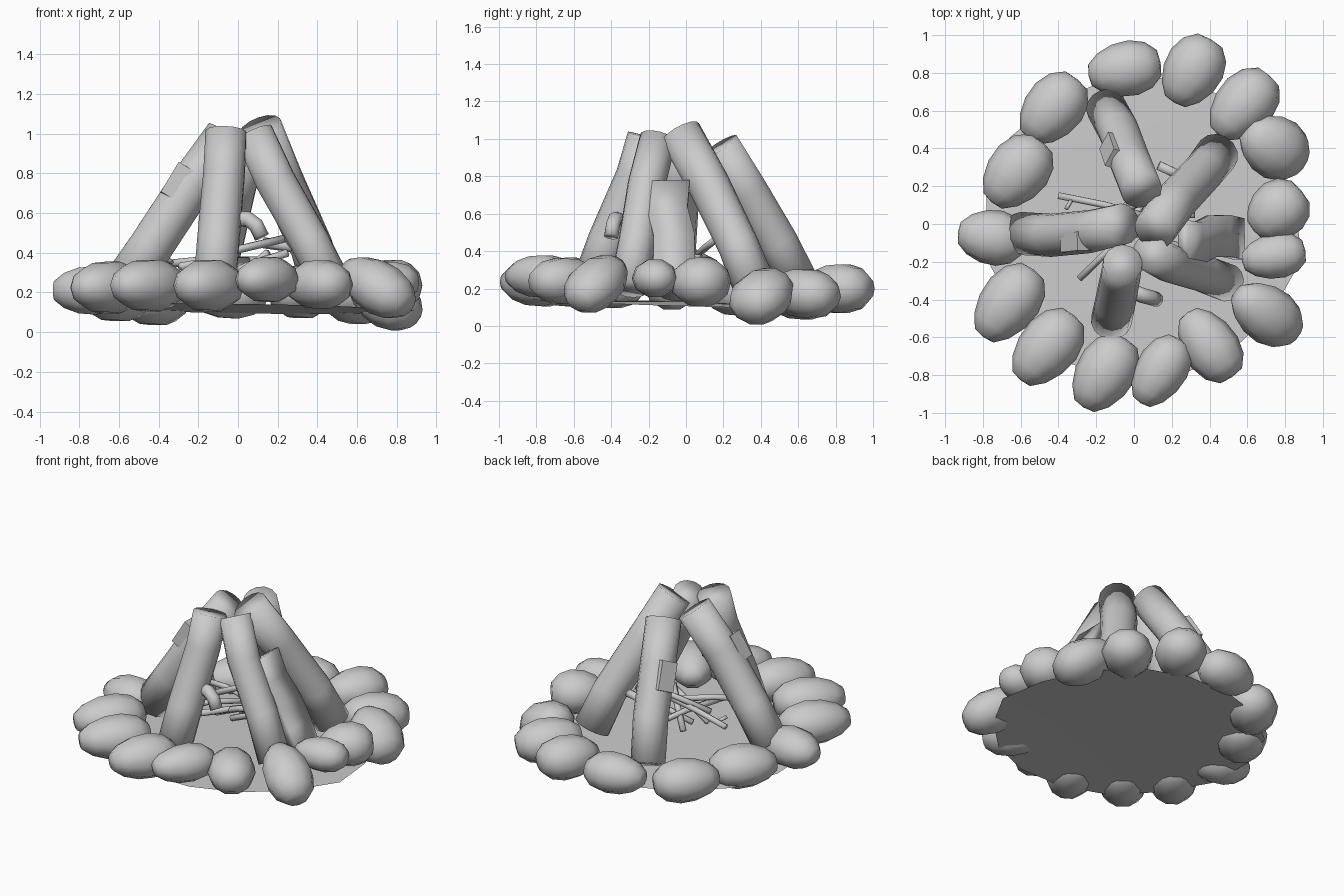
import bpy, bmesh, math, random
from mathutils import Vector, Matrix

if "Cube" in bpy.data.objects:
    bpy.data.objects.remove(bpy.data.objects["Cube"])
random.seed(4)


def finish(bm, name, angle=50):
    bmesh.ops.recalc_face_normals(bm, faces=bm.faces)
    me = bpy.data.meshes.new(name)
    bm.to_mesh(me)
    bm.free()
    ob = bpy.data.objects.new(name, me)
    bpy.context.collection.objects.link(ob)
    bpy.ops.object.select_all(action='DESELECT')
    ob.select_set(True)
    bpy.context.view_layer.objects.active = ob
    bpy.ops.object.shade_smooth_by_angle(angle=math.radians(angle))
    return ob


def tube(name, pts, r, sides=12, jitter=0.0, angle=180):
    """Capped tube through a few points, rings square to the path."""
    pts = [Vector(p) for p in pts]
    bm = bmesh.new()
    rings = []
    for i, p in enumerate(pts):
        d = (pts[min(i + 1, len(pts) - 1)] - pts[max(i - 1, 0)]).normalized()
        u = d.cross(Vector((0.3, 1, 0.05))).normalized()
        v = d.cross(u)
        k = r * (1 + random.uniform(-jitter, jitter))
        rings.append([bm.verts.new(p + k * (u * math.cos(a) + v * math.sin(a)))
                      for a in [2 * math.pi * s / sides for s in range(sides)]])
    for a, b in zip(rings, rings[1:]):
        for s in range(sides):
            t = (s + 1) % sides
            bm.faces.new((a[s], a[t], b[t], b[s]))
    bm.faces.new(rings[0])
    bm.faces.new(rings[-1])
    return finish(bm, name, angle)


def block(start, end, side, width, thick):
    """Box running from start to end, its wide direction along side."""
    s, e = Vector(start), Vector(end)
    z = (e - s).normalized()
    x = Vector(side)
    x = (x - z * x.dot(z)).normalized()
    m = Matrix((x, z.cross(x), z)).transposed().to_4x4()
    m.translation = (s + e) / 2
    bm = bmesh.new()
    bmesh.ops.create_cube(bm, size=1)
    bmesh.ops.transform(bm, verts=bm.verts,
                        matrix=m @ Matrix.Diagonal((width, thick, (e - s).length, 1)))
    return bm


# Ground sheet: slightly tilted polygon
bm = bmesh.new()
mid = bm.verts.new((0.05, -0.02, 0.13))
rim = []
for i in range(16):
    a = 2 * math.pi * (i + 0.5) / 16
    r = random.uniform(0.80, 0.86)
    rim.append(bm.verts.new((0.05 + r * math.cos(a), r * math.sin(a) - 0.02,
                             0.118 - 0.024 * math.sin(a) - 0.012 * math.cos(a))))
for i in range(16):
    bm.faces.new((mid, rim[i], rim[(i + 1) % 16]))
finish(bm, "ground_patch")

# Ring of stones: x, y, z, half length, half width, heading, tilt
stones = [
    (-0.05, 0.82, 0.19, 0.20, 0.14, 10, 0), (0.31, 0.81, 0.20, 0.20, 0.15, 60, 0),
    (0.58, 0.63, 0.175, 0.215, 0.15, 48, 6), (0.74, 0.41, 0.165, 0.20, 0.16, -30, 28),
    (0.76, 0.07, 0.235, 0.17, 0.15, 40, 0), (0.74, -0.17, 0.255, 0.175, 0.115, 10, 0),
    (0.70, -0.475, 0.23, 0.22, 0.145, -35, 28), (0.40, -0.64, 0.24, 0.215, 0.14, -55, 0),
    (0.14, -0.78, 0.265, 0.205, 0.13, 58, 0), (-0.155, -0.79, 0.235, 0.22, 0.15, 58, 0),
    (-0.46, -0.655, 0.235, 0.23, 0.15, 50, 0), (-0.665, -0.42, 0.225, 0.23, 0.15, 53, 0),
    (-0.755, -0.07, 0.21, 0.185, 0.14, -8, 0), (-0.62, 0.275, 0.185, 0.215, 0.155, 50, 0),
    (-0.43, 0.61, 0.165, 0.21, 0.15, 50, 0)]
for i, (x, y, z, a, b, head, tilt) in enumerate(stones):
    bm = bmesh.new()
    bmesh.ops.create_uvsphere(bm, u_segments=10, v_segments=7, radius=1)
    for v in bm.verts:  # egg shape: one end fuller, tips blunt
        w = 1.05 + 0.12 * v.co.z
        v.co.x *= w
        v.co.y *= w
        v.co.z = max(-0.97, min(0.97, v.co.z * 1.03))
    m = (Matrix.Translation((x, y, z)) @ Matrix.Rotation(math.radians(head), 4, 'Z')
         @ Matrix.Rotation(math.radians(tilt), 4, 'Y')
         @ Matrix.Diagonal((a, b, min(0.13, b * 0.87), 1))
         @ Matrix.Rotation(math.radians(90), 4, 'Y'))
    bmesh.ops.transform(bm, verts=bm.verts, matrix=m)
    finish(bm, f"stone_{i + 1}", 180)

# Leaning logs: bottom, bend, bend, top
logs = {
    "log_left": ([(-0.60, -0.05, 0.2), (-0.44, -0.06, 0.43), (-0.23, -0.04, 0.75), (-0.06, 0.0, 0.99)], 0.112),
    "log_back_left": ([(-0.15, 0.62, 0.2), (-0.08, 0.49, 0.45), (-0.02, 0.33, 0.72), (0.04, 0.18, 0.96)], 0.108),
    "log_back_right": ([(0.44, 0.37, 0.2), (0.37, 0.28, 0.43), (0.22, 0.12, 0.76), (0.11, -0.03, 1.03)], 0.112),
    "log_front_right": ([(0.49, -0.31, 0.2), (0.36, -0.26, 0.46), (0.19, -0.21, 0.76), (0.08, -0.15, 1.0)], 0.102),
    "log_front": ([(-0.12, -0.51, 0.2), (-0.1, -0.42, 0.45), (-0.07, -0.27, 0.8), (-0.06, -0.21, 1.01)], 0.106)}
for name, (pts, r) in logs.items():
    tube(name, pts, r, 14, 0.03)

# Short split log on the right, with a kinked edge
bm = block((0.56, -0.08, 0.2), (0.26, -0.09, 0.765), (0, 1, 0), 0.22, 0.06)
bmesh.ops.subdivide_edges(bm, edges=[e for e in bm.edges if abs(e.verts[0].co.z - e.verts[1].co.z) > 0.3], cuts=3)
for v in bm.verts:
    if 0.55 < v.co.z < 0.68:
        v.co.y -= 0.015
    elif 0.28 < v.co.z < 0.55:
        v.co.y += 0.02
finish(bm, "split_log_right", 180)

# Bark knots and cut branch stubs
finish(block((-0.33, -0.1, 0.67), (-0.24, -0.09, 0.82), (1, 0, -0.6), 0.14, 0.1), "left_log_knot", 30)
finish(block((-0.12, 0.43, 0.61), (-0.09, 0.34, 0.77), (0.5, 1, 0.4), 0.11, 0.09), "back_log_knot", 30)
tube("front_log_stub", [(-0.03, -0.35, 0.57), (0.05, -0.38, 0.57), (0.09, -0.39, 0.54), (0.12, -0.4, 0.48)], 0.04, 8)
tube("back_log_stub", [(0.28, 0.24, 0.43), (0.13, 0.31, 0.45)], 0.028, 6)

# Kindling twigs in the middle
twigs = [((-0.40, 0.15, 0.34), (0.10, 0.03, 0.36)), ((-0.29, -0.29, 0.33), (0.05, 0.02, 0.36)),
         ((-0.20, 0.02, 0.34), (0.23, 0.17, 0.47)), ((0.32, 0.05, 0.32), (-0.05, 0.0, 0.22)),
         ((0.25, -0.12, 0.40), (-0.15, -0.02, 0.24)), ((0.10, 0.22, 0.24), (-0.12, -0.22, 0.32)),
         ((-0.05, 0.1, 0.20), (0.15, -0.08, 0.40))]
for i, (a, b) in enumerate(twigs):
    m = (Vector(a) + Vector(b)) / 2 + Vector((0, 0.01, 0.015))
    tube(f"twig_{i + 1}", [a, m, b], 0.02, 6)
tube("twig_fork", [(-0.33, 0.13, 0.35), (-0.36, 0.08, 0.37)], 0.012, 5)
